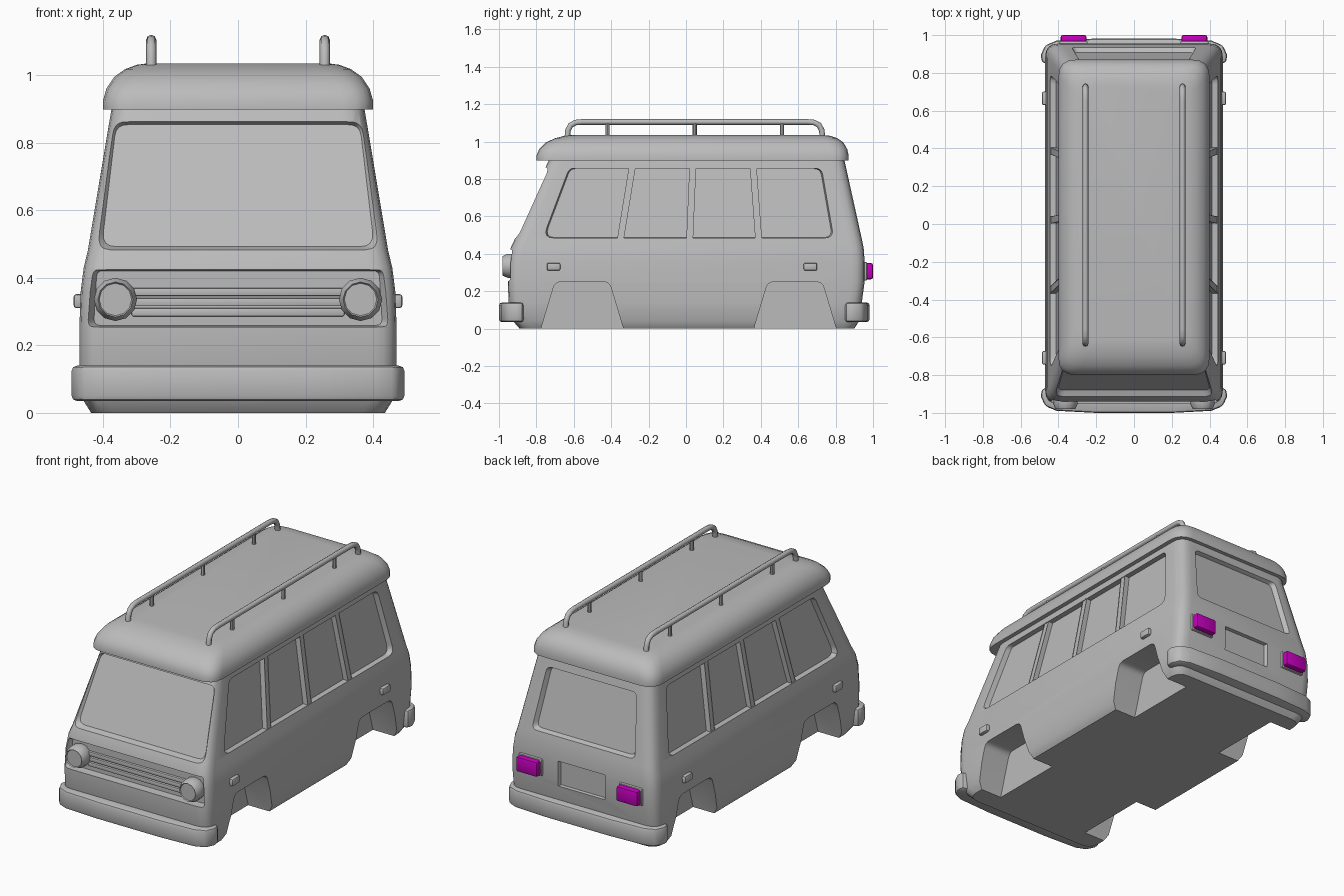
import bpy, bmesh, math
from mathutils import Vector

if "Cube" in bpy.data.objects:
    bpy.data.objects.remove(bpy.data.objects["Cube"])


def material(name, rgb):
    m = bpy.data.materials.new(name)
    m.use_nodes = True
    m.diffuse_color = (*rgb, 1)
    m.node_tree.nodes["Principled BSDF"].inputs["Base Color"].default_value = (*rgb, 1)
    return m


GREY = material("body grey", (0.5, 0.5, 0.5))
MAGENTA = material("tail light magenta", (0.55, 0.0, 0.5))


def loft(name, rings, mat=GREY, bevel=0):
    """Closed solid through rings of equal point count."""
    bm = bmesh.new()
    loops = [[bm.verts.new(p) for p in ring] for ring in rings]
    n = len(loops[0])
    for a, b in zip(loops, loops[1:]):
        for i in range(n):
            j = (i + 1) % n
            bm.faces.new((a[i], a[j], b[j], b[i]))
    bm.faces.new(loops[0][::-1])
    bm.faces.new(loops[-1])
    bmesh.ops.recalc_face_normals(bm, faces=bm.faces)
    if bevel:
        sharp = [e for e in bm.edges if e.calc_face_angle(0) > 0.6]
        bmesh.ops.bevel(bm, geom=sharp, offset=bevel, segments=2,
                        profile=0.5, affect='EDGES', clamp_overlap=True)
    mesh = bpy.data.meshes.new(name)
    bm.to_mesh(mesh)
    bm.free()
    mesh.materials.append(mat)
    ob = bpy.data.objects.new(name, mesh)
    bpy.context.collection.objects.link(ob)
    return ob


def box(name, x, y, z, mat=GREY, bevel=0):
    corners = [(x[0], y[0]), (x[1], y[0]), (x[1], y[1]), (x[0], y[1])]
    return loft(name, [[(*c, h) for c in corners] for h in z], mat, bevel)


def rounded(points, r, seg=4):
    """Round the corners of a 2D polygon."""
    out = []
    pts = [Vector(p) for p in points]
    for i, p in enumerate(pts):
        a, b = (pts[i - 1] - p).normalized(), (pts[(i + 1) % len(pts)] - p).normalized()
        cut = r / math.tan(a.angle(b) / 2)
        for k in range(seg + 1):
            t = k / seg
            out.append(p + a * cut * (1 - t) ** 2 + b * cut * t ** 2)
    return out


def plan(z, half, front, back, r):
    outline = [(-half, front), (half, front), (half, back), (-half, back)]
    return [(p.x, p.y, z) for p in rounded(outline, r)]


# Leaning wall surfaces: outline (u, z) and depth d into the body
def side(s):
    return lambda u, z, d: (s * (0.445 - (z - 0.48) / 6 - d), u, z)


def sill(s):
    return lambda u, z, d: (s * (0.47 - d), u, z)


def screen(u, z, d):
    return (u, -0.915 + 0.43 * (z - 0.48) + d, z)


def rear(u, z, d):
    return (u, 0.94 - 0.22 * (z - 0.48) - d, z)


def nose(u, z, d):
    return (u, -0.948 + d, z)


def tail(u, z, d):
    return (u, 0.955 - d, z)


def panel(name, outline, wall, deep, out, shrink=1.0, r=0):
    pts = rounded(outline, r) if r else [Vector(p) for p in outline]
    mid = sum(pts, Vector((0, 0))) / len(pts)
    inner = [mid + (p - mid) * shrink for p in pts]
    return loft(name, [[wall(*p, deep) for p in inner], [wall(*p, 0) for p in pts],
                       [wall(*p, out) for p in pts]])


def symmetric(low, high, z0, z1):
    return [(-low, z0), (low, z0), (high, z1), (-high, z1)]


# Body shell
body = loft("body", [plan(*row, 0.07) for row in (
    (0, 0.435, -0.89, 0.90), (0.04, 0.46, -0.925, 0.925), (0.14, 0.47, -0.948, 0.94),
    (0.25, 0.47, -0.953, 0.955), (0.36, 0.466, -0.948, 0.955),
    (0.43, 0.457, -0.938, 0.95), (0.48, 0.445, -0.915, 0.94), (0.91, 0.373, -0.73, 0.845))])

# Recesses and wheel wells
cutters = [
    panel("cut_screen", symmetric(0.425, 0.38, 0.483, 0.863), screen, 0.03, -0.1, 0.95, 0.04),
    panel("cut_rear", symmetric(0.33, 0.285, 0.5, 0.845), rear, 0.025, -0.1, 0.95, 0.03),
    panel("cut_grille", symmetric(0.45, 0.44, 0.255, 0.425), nose, 0.04, -0.1, 0.95, 0.02),
    panel("cut_plate", symmetric(0.15, 0.15, 0.225, 0.37), tail, 0.02, -0.1, 0.95),
]
for s in (-1, 1):
    cutters.append(panel("cut_side", [(-0.765, 0.485), (0.79, 0.485), (0.725, 0.857),
                                      (-0.625, 0.857)], side(s), 0.03, -0.1, 0.99, 0.04))
    for y in (-0.555, 0.583):
        arch = rounded([(y - 0.235, -0.05), (y + 0.235, -0.05),
                        (y + 0.145, 0.25), (y - 0.145, 0.25)], 0.045)
        cutters.append(panel("cut_well", arch, sill(s), 0.17, -0.1))

for c in cutters:
    mod = body.modifiers.new("cut", 'BOOLEAN')
    mod.operation, mod.solver, mod.object = 'DIFFERENCE', 'EXACT', c
bpy.context.view_layer.objects.active = body
for mod in list(body.modifiers):
    bpy.ops.object.modifier_apply(modifier=mod.name)
for c in cutters:
    bpy.data.objects.remove(c)

# Raised roof cap
loft("roof", [plan(*row) for row in (
    (0.898, 0.40, -0.80, 0.87, 0.09), (0.925, 0.40, -0.80, 0.87, 0.09),
    (0.96, 0.39, -0.785, 0.862, 0.09), (0.995, 0.367, -0.75, 0.842, 0.09),
    (1.018, 0.335, -0.70, 0.81, 0.09), (1.031, 0.30, -0.65, 0.77, 0.08),
    (1.035, 0.27, -0.61, 0.73, 0.07))])

# Window pillars, door handles and roof rails on both sides
for s in (-1, 1):
    tag = "left" if s > 0 else "right"
    for low, high in ((-0.35, -0.288), (0.02, 0.036), (0.388, 0.36)):
        panel(f"{tag}_window_pillar", [(low - 0.018, 0.48), (low + 0.018, 0.48),
                                       (high + 0.018, 0.86), (high - 0.018, 0.86)],
              side(s), 0.035, 0.004)
    for y in (-0.708, 0.665):
        box(f"{tag}_door_handle", sorted((s * 0.455, s * 0.487)), (y - 0.036, y + 0.036),
            (0.31, 0.352), bevel=0.009)

    curve = bpy.data.curves.new(f"{tag}_roof_rail", 'CURVE')
    curve.dimensions, curve.bevel_depth, curve.bevel_resolution = '3D', 0.015, 2
    curve.use_fill_caps = True
    bend = [(0, 1.015), (0.004, 1.06), (0.018, 1.088), (0.045, 1.102), (0.08, 1.105)]
    path = [(-0.635 + u, z) for u, z in bend] + [(0.73 - u, z) for u, z in reversed(bend)]
    spline = curve.splines.new('POLY')
    spline.points.add(len(path) - 1)
    for pt, (y, z) in zip(spline.points, path):
        pt.co = (s * 0.257, y, z, 1)
    curve.materials.append(GREY)
    bpy.context.collection.objects.link(bpy.data.objects.new(curve.name, curve))
    for y in (-0.42, 0.047, 0.513):
        ring = [(s * 0.257 + 0.011 * math.cos(a * math.tau / 8),
                 y + 0.011 * math.sin(a * math.tau / 8)) for a in range(8)]
        loft(f"{tag}_rail_post", [[(*p, z) for p in ring] for z in (1.02, 1.1)])

    # Headlight: stepped round housing with a flat lens
    rings = []
    for r, y in ((0.055, -0.89), (0.064, -0.915), (0.064, -0.955), (0.052, -0.98),
                 (0.048, -0.974)):
        rings.append([(s * 0.363 + r * math.cos(a * math.tau / 12), y,
                       0.336 + r * math.sin(a * math.tau / 12)) for a in range(12)])
    loft(f"{tag}_headlight", rings)

    # Tail light in its bezel
    box(f"{tag}_tail_bezel", (s * 0.32 - 0.075, s * 0.32 + 0.075), (0.93, 0.968),
        (0.257, 0.357), bevel=0.008)
    box(f"{tag}_tail_light", (s * 0.32 - 0.068, s * 0.32 + 0.068), (0.955, 1.0),
        (0.264, 0.35), MAGENTA, 0.01)

# Grille bars
for z in (0.298, 0.328, 0.358):
    box("grille_bar", (-0.315, 0.315), (-0.922, -0.9), (z - 0.012, z + 0.012), bevel=0.004)

# Wrapped bumpers, slightly bowed
half = [(0.44, 0.86), (0.488, 0.868), (0.493, 0.91), (0.47, 0.96), (0.41, 0.985), (0.2, 0.996)]
bow = half + [(-x, y) for x, y in reversed(half)]
for name, s, shift in (("front_bumper", -1, 0.004), ("rear_bumper", 1, -0.014)):
    loft(name, [[(x, s * (y + shift), z) for x, y in bow] for z in (0.035, 0.14)], bevel=0.016)

# Smooth shading with kept edges
bpy.ops.object.select_all(action='DESELECT')
for ob in bpy.context.scene.objects:
    if ob.type == 'MESH':
        ob.select_set(True)
        bpy.context.view_layer.objects.active = ob
bpy.ops.object.shade_smooth_by_angle(angle=math.radians(32))
